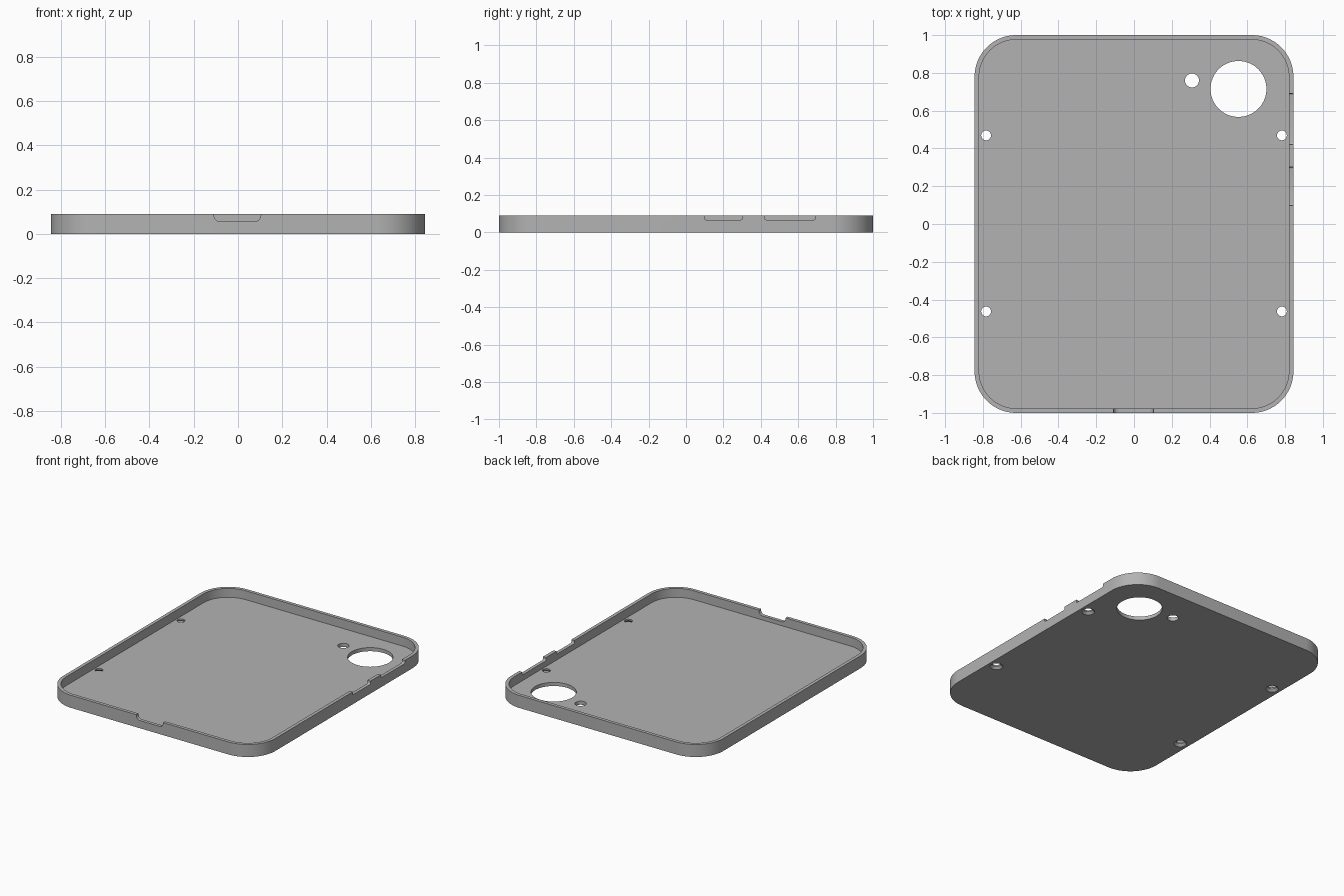
import bpy
import bmesh
from math import sin, cos, pi
from mathutils import Matrix

cube = bpy.data.objects.get("Cube")
if cube:
    bpy.data.objects.remove(cube, do_unlink=True)

WIDTH, LENGTH, HEIGHT = 1.688, 2.0, 0.09
WALL, FLOOR, CORNER = 0.024, 0.026, 0.22

grey = bpy.data.materials.new("plain grey")
grey.use_nodes = True
colour = (0.45, 0.45, 0.45, 1)
grey.diffuse_color = colour
grey.node_tree.nodes["Principled BSDF"].inputs["Base Color"].default_value = colour


def rounded_outline(w, h, r, steps):
    """Counter-clockwise rounded rectangle centred on the origin."""
    points = []
    for corner, (sx, sy) in enumerate([(1, 1), (-1, 1), (-1, -1), (1, -1)]):
        for i in range(steps + 1):
            a = (corner + i / steps) * pi / 2
            points.append((sx * (w / 2 - r) + r * cos(a), sy * (h / 2 - r) + r * sin(a)))
    return points


def finish(name, bm, matrix=Matrix()):
    bm.transform(matrix)
    bmesh.ops.recalc_face_normals(bm, faces=bm.faces)
    mesh = bpy.data.meshes.new(name)
    bm.to_mesh(mesh)
    bm.free()
    mesh.materials.append(grey)
    obj = bpy.data.objects.new(name, mesh)
    bpy.context.collection.objects.link(obj)
    return obj


def prism(name, outline, z0, z1, matrix=Matrix()):
    bm = bmesh.new()
    face = bm.faces.new([bm.verts.new((x, y, z0)) for x, y in outline])
    raised = bmesh.ops.extrude_face_region(bm, geom=[face])["geom"]
    for v in raised:
        if isinstance(v, bmesh.types.BMVert):
            v.co.z = z1
    return finish(name, bm, matrix)


def drill(name, x, y, z0, z1, r0, r1, sides=48):
    bm = bmesh.new()
    bmesh.ops.create_cone(bm, cap_ends=True, segments=sides, radius1=r0, radius2=r1, depth=z1 - z0)
    return finish(name, bm, Matrix.Translation((x, y, (z0 + z1) / 2)))


def cut(target, cutter):
    mod = target.modifiers.new("cut", "BOOLEAN")
    mod.operation = "DIFFERENCE"
    mod.solver = "EXACT"
    mod.object = cutter
    bpy.context.view_layer.objects.active = target
    bpy.ops.object.modifier_apply(modifier=mod.name)
    bpy.data.objects.remove(cutter, do_unlink=True)


# Shallow tray with a thin rim
tray = prism("case_tray", rounded_outline(WIDTH, LENGTH, CORNER, 20), 0, HEIGHT)
inside = rounded_outline(WIDTH - 2 * WALL, LENGTH - 2 * WALL, CORNER - WALL, 20)
cut(tray, prism("cavity", inside, FLOOR, HEIGHT + 0.1))

# Round openings through the floor
cut(tray, drill("large_opening", 0.553, 0.715, -0.1, 0.2, 0.148, 0.148, 80))
cut(tray, drill("small_opening", 0.307, 0.76, -0.1, 0.2, 0.037, 0.037))

# Screw holes, countersunk from underneath
for x in (-0.783, 0.783):
    for y in (-0.463, 0.469):
        cut(tray, drill("screw_hole", x, y, -0.1, 0.2, 0.026, 0.026, 32))
        cut(tray, drill("countersink", x, y, -0.016, 0.016, 0.058, 0.026, 32))

# Port notch in the front rim
stand = Matrix.Rotation(pi / 2, 4, "X")
port = rounded_outline(0.212, 0.2, 0.03, 8)
cut(tray, prism("port_notch", port, -0.05, 0.05,
                Matrix.Translation((-0.003, -LENGTH / 2, 0.155)) @ stand))

# Two button notches in the left rim
turn = Matrix.Rotation(pi / 2, 4, "Z") @ stand
for y0, y1 in ((0.098, 0.302), (0.42, 0.692)):
    notch = rounded_outline(y1 - y0, 0.2, 0.01, 5)
    cut(tray, prism("button_notch", notch, -0.05, 0.05,
                    Matrix.Translation((WIDTH / 2, (y0 + y1) / 2, 0.167)) @ turn))

# Smooth curves, sharp rims
bpy.ops.object.select_all(action="DESELECT")
tray.select_set(True)
bpy.context.view_layer.objects.active = tray
bpy.ops.object.shade_smooth_by_angle(angle=pi / 6)
